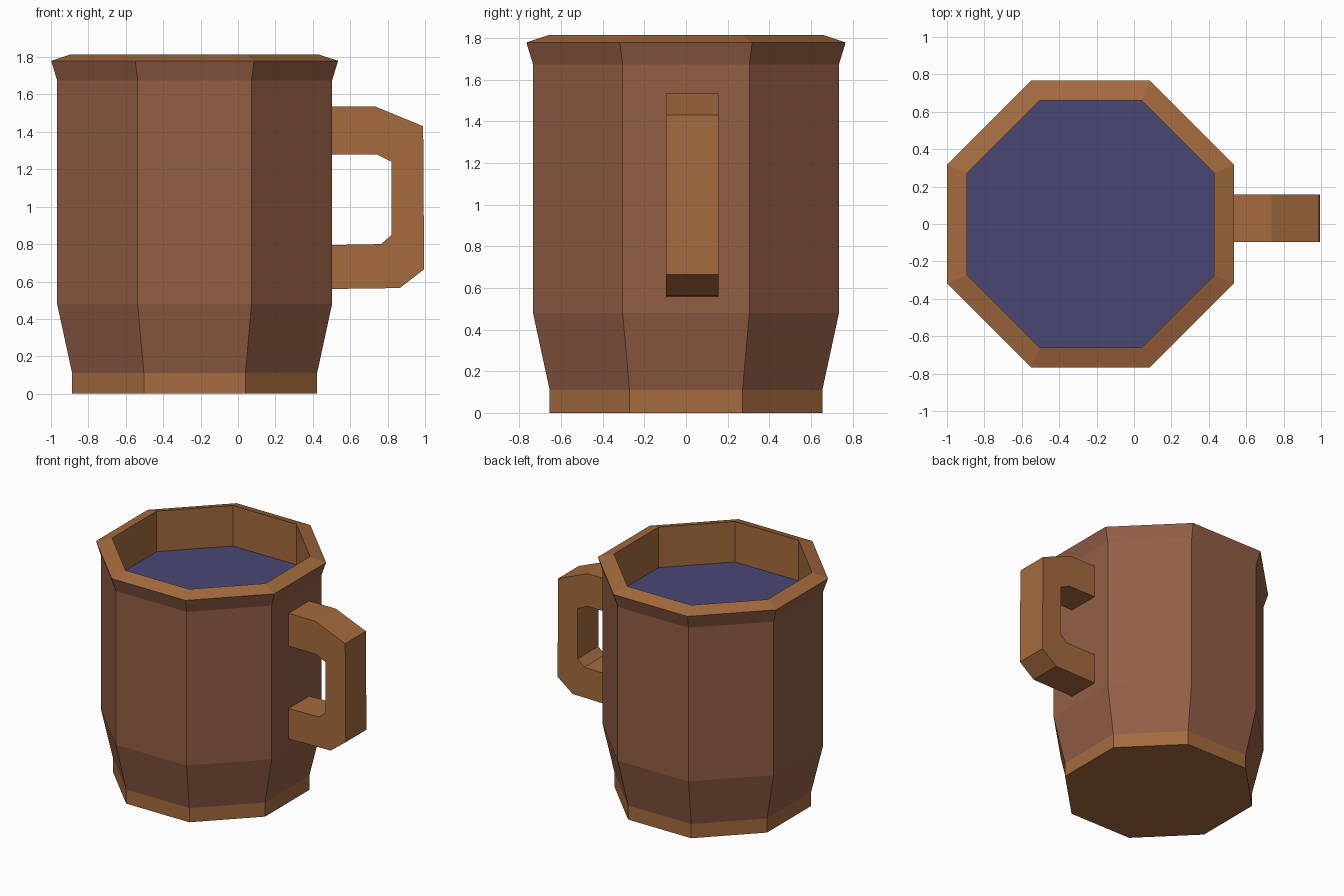
import bpy, bmesh, math

if "Cube" in bpy.data.objects:
    bpy.data.objects.remove(bpy.data.objects["Cube"])

CX = -0.232   # centre of the octagonal cup
SIDES = 8


def material(name, rgb):
    m = bpy.data.materials.new(name)
    m.diffuse_color = (*rgb, 1)
    m.use_nodes = True
    m.node_tree.nodes["Principled BSDF"].inputs["Base Color"].default_value = m.diffuse_color
    return m


wood = material("light_wood", (0.375, 0.147, 0.048))
brown = material("brown_body", (0.295, 0.113, 0.060))
drink = material("purple_drink", (0.066, 0.062, 0.172))


def finish(name, bm, mat):
    me = bpy.data.meshes.new(name)
    bm.to_mesh(me)
    bm.free()
    me.materials.append(mat)
    ob = bpy.data.objects.new(name, me)
    bpy.context.collection.objects.link(ob)
    return ob


def lathe(name, profile, mat, cap_bottom=False, cap_top=False):
    """Octagonal rings from (flat-side radius, z) pairs, joined bottom to top."""
    bm = bmesh.new()
    rings = []
    for r, z in profile:
        c = r / math.cos(math.pi / SIDES)
        angles = [(k + 0.5) * 2 * math.pi / SIDES for k in range(SIDES)]
        rings.append([bm.verts.new((CX + c * math.cos(a), c * math.sin(a), z)) for a in angles])
    for low, high in zip(rings, rings[1:]):
        for i in range(SIDES):
            j = (i + 1) % SIDES
            bm.faces.new((low[i], low[j], high[j], high[i]))
    if cap_bottom:
        bm.faces.new(rings[0][::-1])
    if cap_top:
        bm.faces.new(rings[-1])
    return finish(name, bm, mat)


# Cup
lathe("base_band", [(0.655, 0), (0.655, 0.11)], wood, cap_bottom=True)
lathe("cup_body", [(0.655, 0.11), (0.735, 0.48), (0.735, 1.675), (0.767, 1.78)], brown)
lathe("rim_and_inner_wall", [(0.767, 1.78), (0.66, 1.815), (0.66, 1.50)], wood)
lathe("drink_surface", [(0.66, 1.50)], drink, cap_top=True)

# Handle: strip of matching outer and inner points, given thickness along y
outer = [(0.495, 1.535), (0.735, 1.535), (0.99, 1.43), (0.995, 0.665), (0.865, 0.565), (0.495, 0.56)]
inner = [(0.495, 1.28), (0.74, 1.28), (0.822, 1.24), (0.822, 0.85), (0.765, 0.80), (0.495, 0.795)]
bm = bmesh.new()
o = [bm.verts.new((x, -0.097, z)) for x, z in outer]
n = [bm.verts.new((x, -0.097, z)) for x, z in inner]
strip = [bm.faces.new((o[i], n[i], n[i + 1], o[i + 1])) for i in range(len(o) - 1)]
ext = bmesh.ops.extrude_face_region(bm, geom=strip, use_keep_orig=True)
bmesh.ops.translate(bm, vec=(0, 0.254, 0),
                    verts=[v for v in ext["geom"] if isinstance(v, bmesh.types.BMVert)])
bmesh.ops.recalc_face_normals(bm, faces=bm.faces)
finish("handle", bm, wood)
